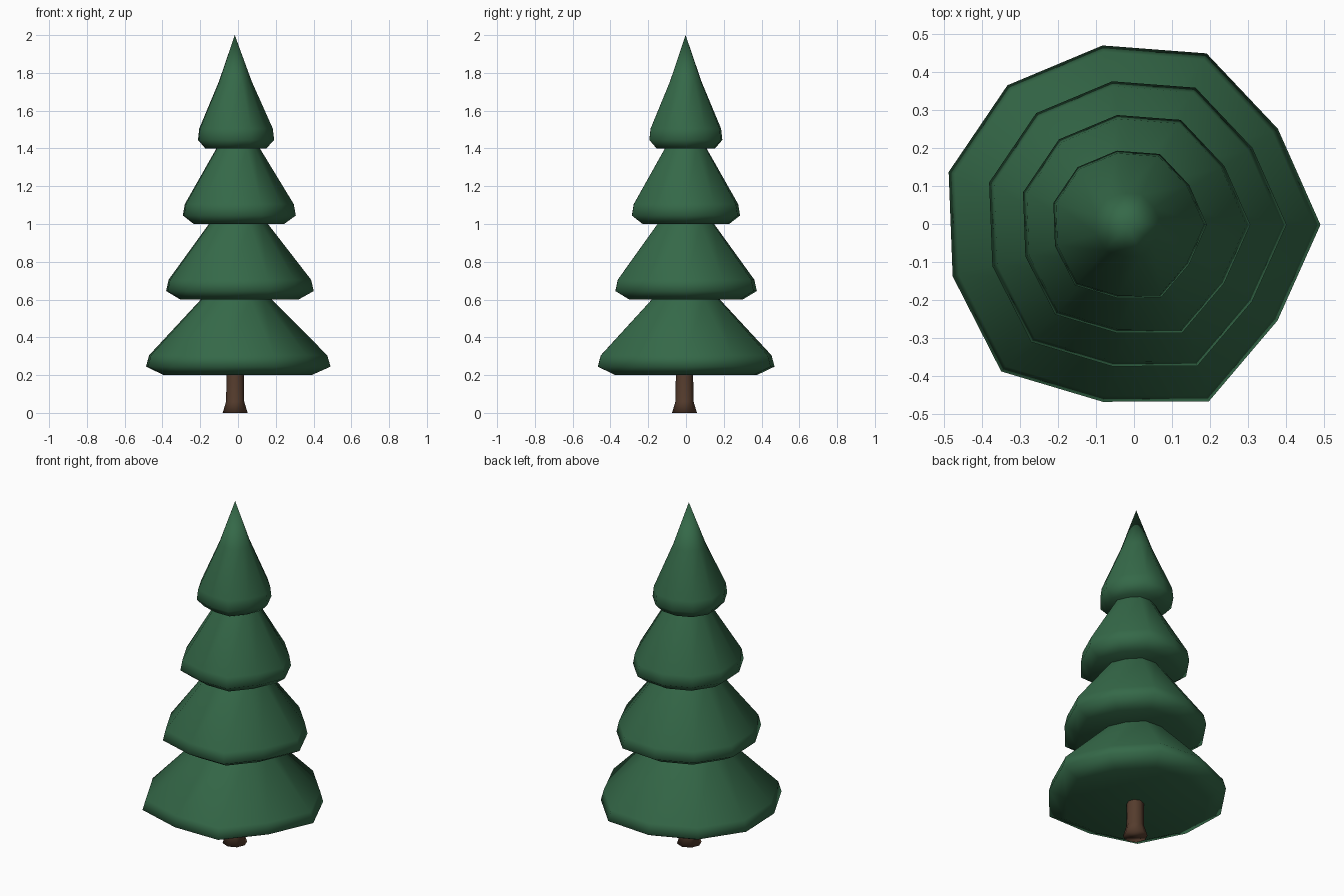
import bpy, bmesh
from math import cos, sin, tau

if "Cube" in bpy.data.objects:
    bpy.data.objects.remove(bpy.data.objects["Cube"])


def material(name, color):
    m = bpy.data.materials.new(name)
    m.diffuse_color = (*color, 1)
    m.use_nodes = True
    m.node_tree.nodes["Principled BSDF"].inputs["Base Color"].default_value = m.diffuse_color
    return m


def lathe(name, profile, spokes, centre, mat):
    """Stack rings of (radius, z); spokes scale the radius at each corner."""
    bm = bmesh.new()
    n = len(spokes)
    rings = []
    for r, z in profile:
        if r == 0:
            rings.append([bm.verts.new((centre[0], centre[1], z))] * n)
        else:
            rings.append([bm.verts.new((centre[0] + r * s * cos(tau * i / n),
                                        centre[1] + r * s * sin(tau * i / n), z))
                          for i, s in enumerate(spokes)])
    for a, b in zip(rings, rings[1:]):
        for i in range(n):
            j = (i + 1) % n
            corners = list(dict.fromkeys((a[i], a[j], b[j], b[i])))
            bm.faces.new(corners)
    bm.faces.new(rings[0][::-1])
    bmesh.ops.recalc_face_normals(bm, faces=bm.faces)
    for f in bm.faces:
        f.smooth = True
    mesh = bpy.data.meshes.new(name)
    bm.to_mesh(mesh)
    bm.free()
    mesh.materials.append(mat)
    ob = bpy.data.objects.new(name, mesh)
    bpy.context.collection.objects.link(ob)
    return ob


green = material("needles", (0.035, 0.14, 0.065))
brown = material("bark", (0.09, 0.045, 0.026))

# Trunk with flared foot
lathe("trunk", [(0.066, 0), (0.048, 0.06), (0.045, 0.25)], [1] * 8, (-0.015, -0.008), brown)

# Slightly irregular eleven-sided branch outline, shared by every tier
outline = [0.505, 0.467, 0.495, 0.476, 0.485, 0.492, 0.481, 0.510, 0.470, 0.510, 0.466]

# Tiers: base height, scale, x offset, upper rings (radius relative to outline, height above base)
tiers = [
    (0.2, 1.00, -0.015, [(0.385, 0.40), (0.33, 0.45), (0, 0.55)]),
    (0.6, 0.80, -0.003, [(0.40, 0.40), (0.33, 0.45), (0, 0.55)]),
    (1.0, 0.612, -0.003, [(0.385, 0.40), (0.30, 0.45), (0, 0.55)]),
    (1.4, 0.413, -0.017, [(0.43, 0.355), (0, 0.60)]),
]
for k, (z0, scale, x, upper) in enumerate(tiers, 1):
    rings = [(0.8, 0), (1.0, 0.045), (0.965, 0.105)] + upper
    lathe(f"branch_tier_{k}", [(r * scale, z0 + h) for r, h in rings], outline, (x, -0.002), green)
